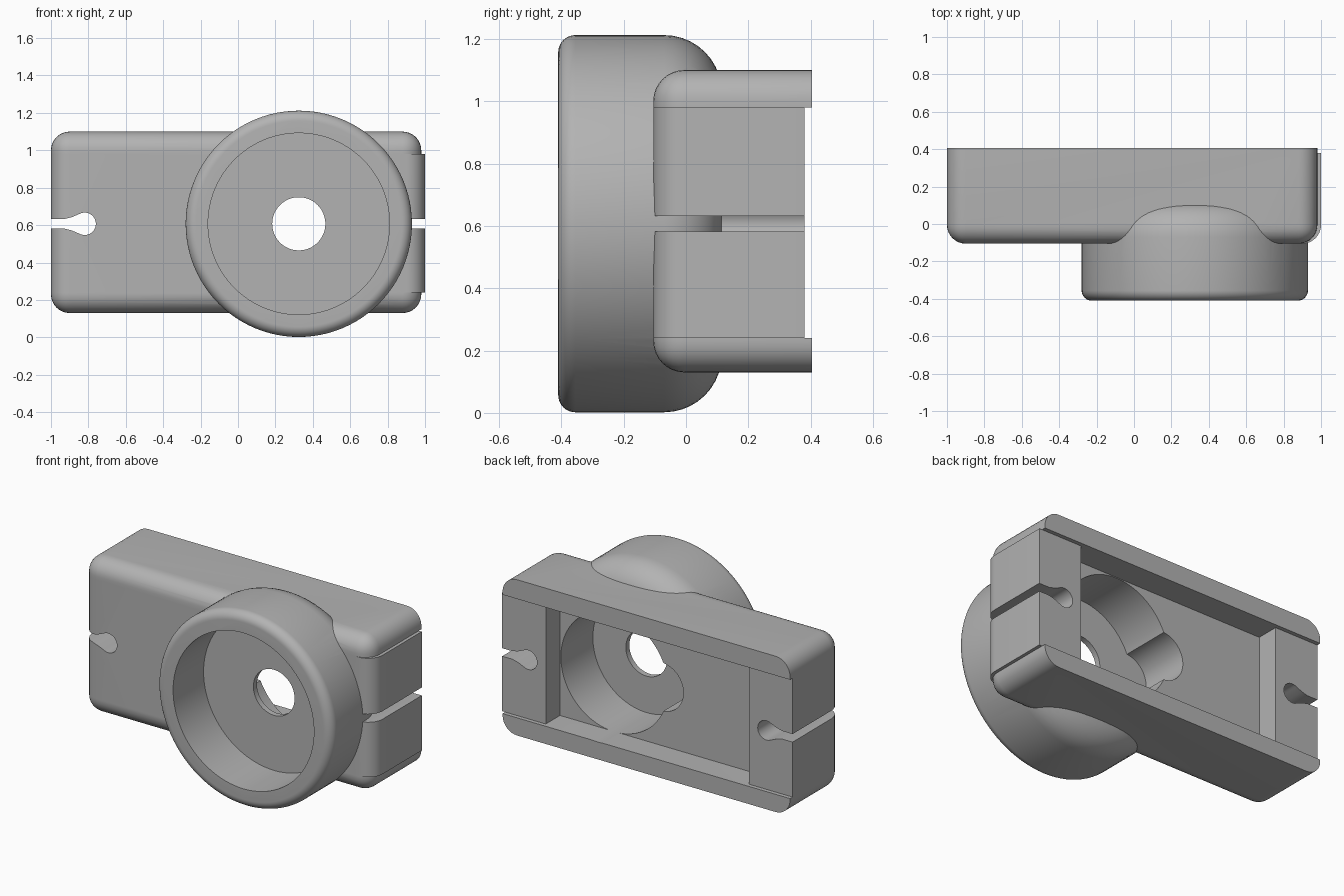
import bpy, bmesh, math
from mathutils import Matrix, Vector

if "Cube" in bpy.data.objects:
    bpy.data.objects.remove(bpy.data.objects["Cube"], do_unlink=True)

MID_Z = 0.607            # height of the long axis
RING_X = 0.325           # centre of the round socket
LOW, HIGH = 0.24, 0.98   # channel between the two rails
FRONT, BACK = -0.105, 0.405

grey = bpy.data.materials.new("plain grey")
grey.use_nodes = True
tone = (0.45, 0.45, 0.45, 1)
grey.diffuse_color = tone
grey.node_tree.nodes["Principled BSDF"].inputs["Base Color"].default_value = tone


def finish(name, bm):
    bmesh.ops.recalc_face_normals(bm, faces=bm.faces)
    mesh = bpy.data.meshes.new(name)
    bm.to_mesh(mesh)
    bm.free()
    mesh.materials.append(grey)
    ob = bpy.data.objects.new(name, mesh)
    bpy.context.collection.objects.link(ob)
    return ob


def prism(name, points, axis, start, end):
    """Extrude a flat outline along y (points are x, z) or z (points are x, y)."""
    bm = bmesh.new()
    place = (lambda a, b: (a, start, b)) if axis == "y" else (lambda a, b: (a, b, start))
    face = bm.faces.new([bm.verts.new(place(*p)) for p in points])
    moved = bmesh.ops.extrude_face_region(bm, geom=[face], use_keep_orig=True)["geom"]
    step = Vector((0, end - start, 0) if axis == "y" else (0, 0, end - start))
    bmesh.ops.translate(bm, vec=step, verts=[v for v in moved if isinstance(v, bmesh.types.BMVert)])
    return finish(name, bm)


def drum(name, x, radius, y0, y1, front_round=0, back_round=0):
    """Cylinder along y with optionally rounded rims."""
    bm = bmesh.new()
    turn = Matrix.Translation((x, (y0 + y1) / 2, MID_Z)) @ Matrix.Rotation(math.pi / 2, 4, "X")
    bmesh.ops.create_cone(bm, cap_ends=True, segments=96, radius1=radius, radius2=radius,
                          depth=y1 - y0, matrix=turn)
    for y, size in ((y0, front_round), (y1, back_round)):
        if size:
            rim = [e for e in bm.edges if all(abs(v.co.y - y) < 1e-4 for v in e.verts)]
            bmesh.ops.bevel(bm, geom=rim, offset=size, segments=10, profile=0.5, affect="EDGES")
    return finish(name, bm)


def combine(ob, other, operation):
    mod = ob.modifiers.new(operation.lower(), "BOOLEAN")
    mod.operation, mod.object, mod.solver = operation, other, "EXACT"
    bpy.context.view_layer.objects.active = ob
    bpy.ops.object.modifier_apply(modifier=mod.name)
    bpy.data.objects.remove(other, do_unlink=True)


def arc(cx, cy, r, a0, a1, steps):
    angles = [math.radians(a0 + (a1 - a0) * i / steps) for i in range(steps + 1)]
    return [(cx + r * math.cos(a), cy + r * math.sin(a)) for a in angles]


# Body: box with rounded front and rounded long corners
bm = bmesh.new()
size = Vector((1.98, BACK - FRONT, 0.97))
centre = Vector((-0.01, (BACK + FRONT) / 2, 0.615))
bmesh.ops.create_cube(bm, size=1, matrix=Matrix.Translation(centre) @ Matrix.Diagonal(size).to_4x4())
rounded = [e for e in bm.edges if min(v.co.y for v in e.verts) < 0]
bmesh.ops.bevel(bm, geom=rounded, offset=0.1, segments=8, profile=0.5, affect="EDGES")
body = finish("body", bm)

# Channel between the rails, open right through at both ends
channel = prism("channel_cutter",
                [(-1.2, 0.6), (-1.2, -0.3), (-0.7, -0.3), (-0.7, 0.24),
                 (0.7, 0.24), (0.7, -0.3), (1.2, -0.3), (1.2, 0.6)], "z", LOW, HIGH)
combine(body, channel, "DIFFERENCE")

# Round socket, its front recess, back recess with side lobe, and centre hole
combine(body, drum("socket", RING_X, 0.605, -0.41, 0.115, 0.055, 0.185), "UNION")
for x, radius, y0, y1 in ((RING_X, 0.485, -0.6, -0.11), (RING_X, 0.369, -0.075, 0.6),
                          (0.0, 0.15, -0.075, 0.6), (RING_X, 0.142, -0.6, 0.6)):
    combine(body, drum("cutter", x, radius, y0, y1), "DIFFERENCE")

# End blocks with keyhole slots
parts = [body]
for side, name in ((-1, "right_end_block"), (1, "left_end_block")):
    outline = [(0.7, 0.38), (0.7, FRONT)] + arc(0.9, FRONT + 0.1, 0.1, -90, 0, 8) + [(1.0, 0.38)]
    block = prism(name, [(side * x, y) for x, y in outline], "z", LOW, HIGH)
    keyhole = [(1.1, -0.025), (0.93, -0.025), (0.89, -0.035)]
    keyhole += arc(0.82, 0, 0.06, -60, -300, 24) + [(0.89, 0.035), (0.93, 0.025), (1.1, 0.025)]
    slot = prism("slot_cutter", [(side * x, MID_Z + z) for x, z in keyhole], "y", -0.6, 0.6)
    combine(block, slot, "DIFFERENCE")
    parts.append(block)

# Smooth the curves and keep the corners crisp
bpy.ops.object.select_all(action="DESELECT")
for ob in parts:
    ob.select_set(True)
bpy.context.view_layer.objects.active = body
bpy.ops.object.shade_smooth_by_angle(angle=math.radians(30))
